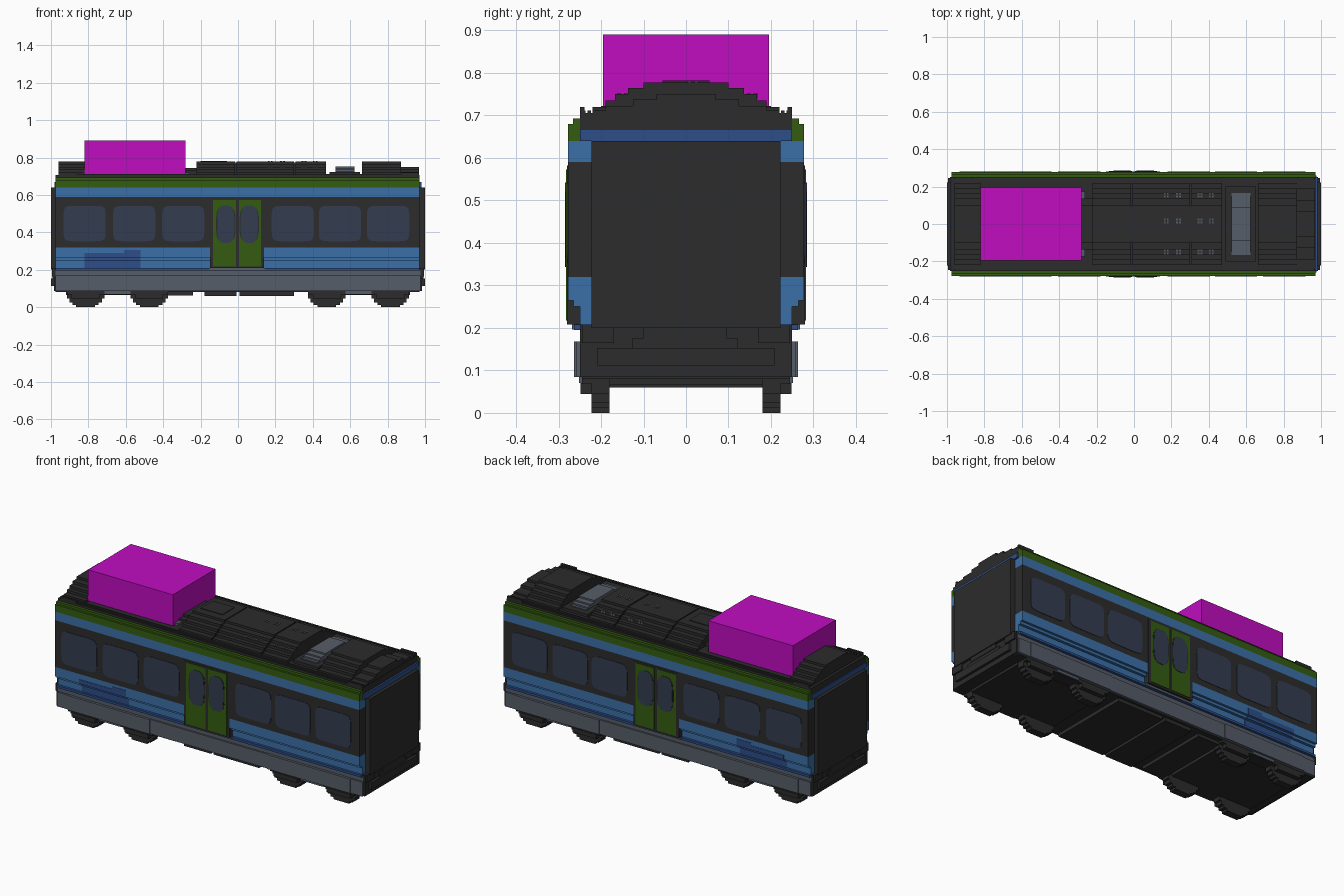
import bpy, bmesh, math

cube = bpy.data.objects.get("Cube")
if cube:
    bpy.data.objects.remove(cube, do_unlink=True)


def material(name, *rgb):
    m = bpy.data.materials.new(name)
    m.use_nodes = True
    col = (*rgb, 1.0)
    m.diffuse_color = col
    m.node_tree.nodes["Principled BSDF"].inputs["Base Color"].default_value = col
    return m


BLACK = material("charcoal", .025, .025, .025)
BLUE = material("blue", .044, .16, .39)
NAVY = material("dark blue", .026, .075, .25)
GREEN = material("green", .034, .107, .005)
GLASS = material("dark glass", .034, .045, .08)
GREY = material("steel grey", .093, .109, .138)
MAGENTA = material("magenta", .53, .004, .53)


def add_box(bm, x0, x1, y0, y1, z0, z1):
    v = [bm.verts.new((x, y, z)) for x in (x0, x1) for y in (y0, y1) for z in (z0, z1)]
    for f in ((0, 1, 3, 2), (4, 6, 7, 5), (0, 4, 5, 1), (2, 3, 7, 6), (0, 2, 6, 4), (1, 5, 7, 3)):
        bm.faces.new([v[i] for i in f])


def finish(bm, name, mat):
    bmesh.ops.recalc_face_normals(bm, faces=bm.faces)
    mesh = bpy.data.meshes.new(name)
    bm.to_mesh(mesh)
    bm.free()
    mesh.materials.append(mat)
    ob = bpy.data.objects.new(name, mesh)
    bpy.context.collection.objects.link(ob)
    return ob


def boxes(name, mat, items):
    bm = bmesh.new()
    for b in items:
        add_box(bm, *b)
    return finish(bm, name, mat)


def sides(name, mat, items):
    """Boxes repeated on both long sides."""
    both = [b for x0, x1, y0, y1, z0, z1 in items
            for b in ((x0, x1, y0, y1, z0, z1), (x0, x1, -y1, -y0, z0, z1))]
    return boxes(name, mat, both)


def ends(name, mat, items):
    """Boxes repeated on both ends."""
    both = [b for x0, x1, y0, y1, z0, z1 in items
            for b in ((x0, x1, y0, y1, z0, z1), (-x1, -x0, y0, y1, z0, z1))]
    return boxes(name, mat, both)


def panes(name, mat, centres, z, w, h, power, y0, y1):
    """Rounded plates on both long sides."""
    bm = bmesh.new()
    n = 28
    for cx in centres:
        for s in (-1, 1):
            rings = []
            for y in (y0, y1):
                ring = []
                for i in range(n):
                    a = math.tau * (i + .5) / n
                    c, d = math.cos(a), math.sin(a)
                    ring.append(bm.verts.new((
                        cx + w / 2 * math.copysign(abs(c) ** (2 / power), c), s * y,
                        z + h / 2 * math.copysign(abs(d) ** (2 / power), d))))
                rings.append(ring)
            bm.faces.new(rings[0])
            bm.faces.new(rings[1])
            for i in range(n):
                j = (i + 1) % n
                bm.faces.new((rings[0][i], rings[0][j], rings[1][j], rings[1][i]))
    return finish(bm, name, mat)


L, R = -.975, .97
WALL = .278

# Body core and side bands
boxes("body_core", BLACK, [(L, R, -.22, .22, .085, .64), (L, R, -.25, .25, .64, .7)])
bands = ((.205, .25, .25), (.25, .265, .265), (.265, .32, WALL))
sides("lower_blue_band", BLUE, [(L, R, .22, y, a, b) for a, b, y in bands])
sides("dark_blue_patch", NAVY, [(-.82, -.52, y - .002, y + .002, a, min(b, .29)) for a, b, y in bands]
      + [(-.61, -.52, WALL - .002, WALL + .002, .29, .305)])
sides("window_band", BLACK, [(L, R, .22, WALL, .32, .59)])
sides("upper_blue_band", BLUE, [(L, R, .22, WALL, .59, .64)])
sides("green_cornice", GREEN, [(L, R, .25, WALL, .64, .68), (L, R, .25, .266, .68, .693)])
sides("sill", NAVY, [(L, R, .22, .264, .195, .208)])

# Skirts with raised bogie panels
sides("skirt", GREY, [(L, .975, .22, .25, .085, .195), (L, .975, .24, .259, .085, .168),
                      (-.9, -.38, .25, .264, .085, .168), (.37, .9, .25, .264, .085, .168)])

# Windows
panes("window_glass", GLASS, (-.82, -.555, -.293, .293, .545, .803), .447, .226, .19, 7, .274, .2805)

# Doors
sides("door_frame", BLACK, [(-.15, .14, .24, .2795, .208, .582)])
sides("door_step", GREY, [(-.155, .145, .24, .268, .196, .209)])
sides("door_leaf", GREEN, [(-.133, -.011, .275, .2825, .218, .573), (.005, .124, .275, .2825, .218, .573)])
panes("door_glass_surround", BLACK, (-.065, .06), .443, .104, .19, 3.5, .278, .2835)
panes("door_glass", GLASS, (-.065, .06), .443, .092, .2, 3.5, .279, .285)

# End walls
ends("end_wall", BLACK, [(.965, 1.0, -.222, .222, .2, .64), (.965, .985, -.25, .25, .085, .208),
                         (.97, 1.0, -.21, .208, .112, .153), (.97, .992, -.127, .122, .153, .175),
                         (.97, .995, -.1, .097, .175, .208)])
ends("end_corner_step", BLACK, [(.965, .995, y0, y1, .165, .208) for y0, y1 in ((-.245, -.17), (.17, .245))])
ends("end_blue_band", NAVY, [(.965, .98, -.25, .25, .64, .668)])

# Stepped roof
high = ((.22, .72), (.19, .735), (.167, .75), (.137, .765), (.1, .778))
low = ((.22, .712), (.19, .722), (.125, .737), (.07, .75))


def vault(steps, x0, x1):
    return [(x0, x1, -y, y, .69, z) for y, z in steps]


roof = [(L, R, -.25, .25, .69, .706)]
for x0, x1 in ((-.96, -.82), (-.222, -.015), (-.009, .3), (.308, .47), (.664, .872)):
    roof += vault(high, x0, x1)
roof += vault(low, .872, .968)
roof += vault([(y, z - .035) for y, z in high[3:]], -.82, -.222)
roof += [(.49, .652, -.2, .2, .69, .722), (-.015, .308, -.097, .097, .69, .772)]
boxes("roof", BLACK, roof)
sides("roof_edge_rail", BLACK, [(x0, x1, .239, .25, .7, .72)
                                for x0, x1 in ((-.96, -.86), (.872, .968))])
sides("roof_rib", BLACK, [(-.96, .968, y, y + .008, .7, .712) for y in (.224, .236)])

# Roof equipment
boxes("roof_hatch", BLACK, [(-.2, -.06, -.055, .055, .77, .782)])
boxes("roof_vent", GREY, [(.522, .622, -y, y, .7, z)
                          for y, z in ((.165, .727), (.15, .735), (.125, .743), (.09, .752))])
studs = []
for x in (.172, .237, .352, .412):
    for y in (-.15, .016, .155):
        z = .778 if abs(y) < .1 else .75
        studs += [(x + dx, x + dx + .009, y + dy, y + dy + .009, z - .01, z + .003)
                  for dx in (-.012, .004) for dy in (-.012, .004)]
boxes("roof_stud", GREY, studs)
sides("roof_bracket", GREY, [(-.29, -.262, .13, .175, .7, .72)])
boxes("roof_box", MAGENTA, [(-.82, -.28, -.195, .195, .71, .89)])

# Underframe and cross beams
boxes("underframe", BLACK, [(L, R, -.245, .245, .08, .09), (-.38, -.24, -.22, .22, .062, .086),
                            (-.18, -.008, -.235, .235, .06, .086), (.008, .3, -.235, .235, .06, .086),
                            (-.92, -.4, -.18, .18, .066, .086), (.38, .92, -.18, .18, .066, .086)])

# Bogies and stepped wheels
frames, wheels, springs = [], [], []
for cx in (-.645, .645):
    frames += [(cx - .27, cx + .27, .18, .245, .068, .086)]
    springs += [(cx - .07, cx + .07, .2, .252, .07, .086)]
    for dx in (-.17, .17):
        x = cx + dx
        frames += [(x - .075, x + .075, .18, .248, .045, .07)]
        wheels += [(x - w, x + w, .18, .222, z, .086)
                   for w, z in ((.05, 0), (.07, .012), (.087, .025), (.1, .045))]
sides("bogie_frame", BLACK, frames)
sides("bogie_spring", GREY, springs)
sides("wheel", BLACK, wheels)
